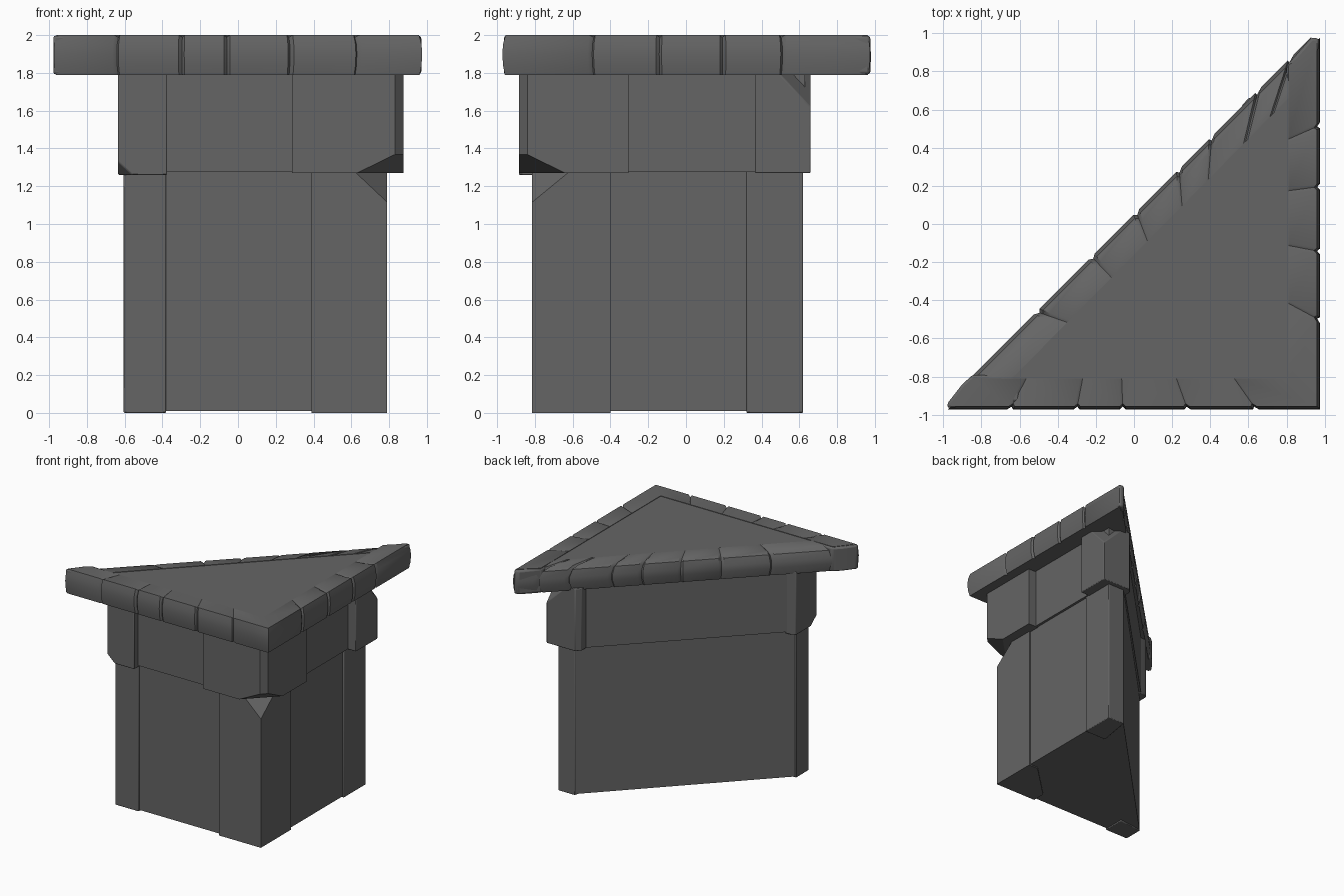
import bpy, bmesh
from mathutils import Vector

if "Cube" in bpy.data.objects:
    bpy.data.objects.remove(bpy.data.objects["Cube"])

stone = bpy.data.materials.new("dark_grey_stone")
stone.diffuse_color = (0.13, 0.13, 0.13, 1)
stone.use_nodes = True
stone.node_tree.nodes["Principled BSDF"].inputs["Base Color"].default_value = stone.diffuse_color


def finish(name, bm, bevel=0.0):
    bmesh.ops.recalc_face_normals(bm, faces=bm.faces)
    me = bpy.data.meshes.new(name)
    bm.to_mesh(me)
    bm.free()
    ob = bpy.data.objects.new(name, me)
    bpy.context.collection.objects.link(ob)
    me.materials.append(stone)
    if bevel:
        m = ob.modifiers.new("soft_edges", 'BEVEL')
        m.width = bevel
        m.segments = 2
        m.limit_method = 'ANGLE'
    bpy.ops.object.select_all(action='DESELECT')
    ob.select_set(True)
    bpy.context.view_layer.objects.active = ob
    bpy.ops.object.shade_smooth_by_angle(angle=0.6)
    return ob


def prism(name, pts, z0, z1, bevel=0.0, cut=None):
    """Upright block from a plan outline; cut = three points of a sliced-off corner."""
    bm = bmesh.new()
    f = bm.faces.new([bm.verts.new((x, y, z0)) for x, y in pts])
    ext = bmesh.ops.extrude_face_region(bm, geom=[f])
    up = [v for v in ext['geom'] if isinstance(v, bmesh.types.BMVert)]
    bmesh.ops.translate(bm, verts=up, vec=(0, 0, z1 - z0))
    if cut:
        a, b, c = (Vector(p) for p in cut)
        n = (b - a).cross(c - a)
        if n.dot(Vector((0.2, -0.3, (z0 + z1) / 2)) - a) > 0:
            n = -n
        bmesh.ops.bisect_plane(bm, geom=bm.verts[:] + bm.edges[:] + bm.faces[:],
                               plane_co=a, plane_no=n, clear_outer=True)
        bmesh.ops.holes_fill(bm, edges=[e for e in bm.edges if e.is_boundary])
    return finish(name, bm, bevel)


def trim(name, outer, inner, joints, profile):
    """Edge course swept between an outer and inner line, with V notches at joints."""
    o0, o1 = (Vector(p) for p in outer)
    i0, i1 = (Vector(p) for p in inner)
    stations = [(0, 0), (1, 0)]
    for t in joints:
        stations += [(t - 0.008, 0), (t, 0.09), (t + 0.008, 0)]
    bm = bmesh.new()
    rings = []
    for t, dent in sorted(stations):
        ring = []
        for f, z in profile:
            f2 = f if f == 1 else f + dent
            p = o0.lerp(o1, t).lerp(i0.lerp(i1, t), f2)
            dz = 0.012 if dent and f < 1 and z > 1.95 else 0
            ring.append(bm.verts.new((p.x, p.y, z - dz)))
        rings.append(ring)
    n = len(profile)
    for a, b in zip(rings, rings[1:]):
        for k in range(n):
            bm.faces.new((a[k], a[(k + 1) % n], b[(k + 1) % n], b[k]))
    bm.faces.new(rings[0])
    bm.faces.new(rings[-1])
    return finish(name, bm)


# lower body: core wall and three slightly proud corner pillars
low_cut = [(0.62, -0.815, 1.275), (0.79, -0.62, 1.275), (0.79, -0.815, 1.115)]
prism("body_core", [(0.778, -0.802), (0.778, 0.61), (0.625, 0.61), (-0.595, -0.64),
                    (-0.595, -0.802)], 0.01, 1.30, cut=low_cut)
prism("corner_pillar", [(0.39, -0.815), (0.79, -0.815), (0.79, -0.4), (0.7, -0.4),
                        (0.39, -0.7)], 0.0, 1.275, cut=low_cut)
prism("back_pillar", [(0.79, 0.32), (0.79, 0.62), (0.63, 0.62), (0.58, 0.32)], 0.0, 1.29, 0.006)
prism("left_pillar", [(-0.38, -0.815), (-0.605, -0.815), (-0.605, -0.645),
                      (-0.38, -0.62)], 0.0, 1.29, 0.006)

# upper band: recessed wall and three projecting blocks
prism("band_core", [(0.80, -0.835), (0.80, 0.63), (0.63, 0.63), (-0.61, -0.63),
                    (-0.61, -0.835)], 1.275, 1.81,
      cut=[(0.63, -0.885, 1.27), (0.875, -0.64, 1.27), (0.875, -0.885, 1.39)])
prism("band_corner_block", [(0.285, -0.885), (0.83, -0.885), (0.875, -0.84), (0.875, -0.305),
                            (0.7, -0.305), (0.285, -0.7)], 1.27, 1.81,
      cut=[(0.63, -0.885, 1.27), (0.875, -0.64, 1.27), (0.875, -0.885, 1.39)])
prism("band_back_block", [(0.875, 0.365), (0.875, 0.66), (0.60, 0.66), (0.565, 0.62),
                          (0.565, 0.365)], 1.27, 1.81, 0.006,
      cut=[(0.70, 0.66, 1.79), (0.875, 0.50, 1.79), (0.875, 0.66, 1.62)])
prism("band_left_block", [(-0.375, -0.885), (-0.635, -0.885), (-0.635, -0.60), (-0.6, -0.58),
                          (-0.375, -0.58)], 1.26, 1.81, 0.006,
      cut=[(-0.56, -0.885, 1.26), (-0.635, -0.80, 1.26), (-0.635, -0.885, 1.33)])

# cap: top slab and edge courses
prism("top_slab", [(0.82, -0.82), (0.82, 0.68), (-0.66, -0.82)], 1.795, 1.996)
straight = [(1, 2.0), (0.1, 2.0), (0.02, 1.95), (0, 1.9), (0.02, 1.84), (0.08, 1.79), (1, 1.79)]
rounded = [(1, 2.0), (0.35, 1.992), (0.12, 1.97), (0, 1.91), (0, 1.86), (0.12, 1.79), (1, 1.79)]
trim("front_trim", [(-0.975, -0.972), (0.975, -0.972)], [(-0.84, -0.81), (0.81, -0.81)],
     [0.167, 0.346, 0.47, 0.644, 0.828], straight)
trim("right_trim", [(0.975, -0.972), (0.975, 0.975)], [(0.81, -0.81), (0.81, 0.83)],
     [0.24, 0.425, 0.6, 0.765], straight)
trim("diagonal_trim", [(-0.87, -0.82), (0.93, 0.98)], [(-0.64, -0.81), (0.81, 0.66)],
     [0.2, 0.36, 0.49, 0.615, 0.71, 0.845, 0.94], rounded)
prism("left_tip", [(-0.978, -0.965), (-0.978, -0.94), (-0.9, -0.84), (-0.845, -0.79),
                   (-0.6, -0.8), (-0.6, -0.93)], 1.792, 1.997, 0.015)
prism("back_tip", [(0.93, 0.978), (0.972, 0.972), (0.93, 0.6), (0.80, 0.66),
                   (0.80, 0.83)], 1.792, 1.997, 0.015)
